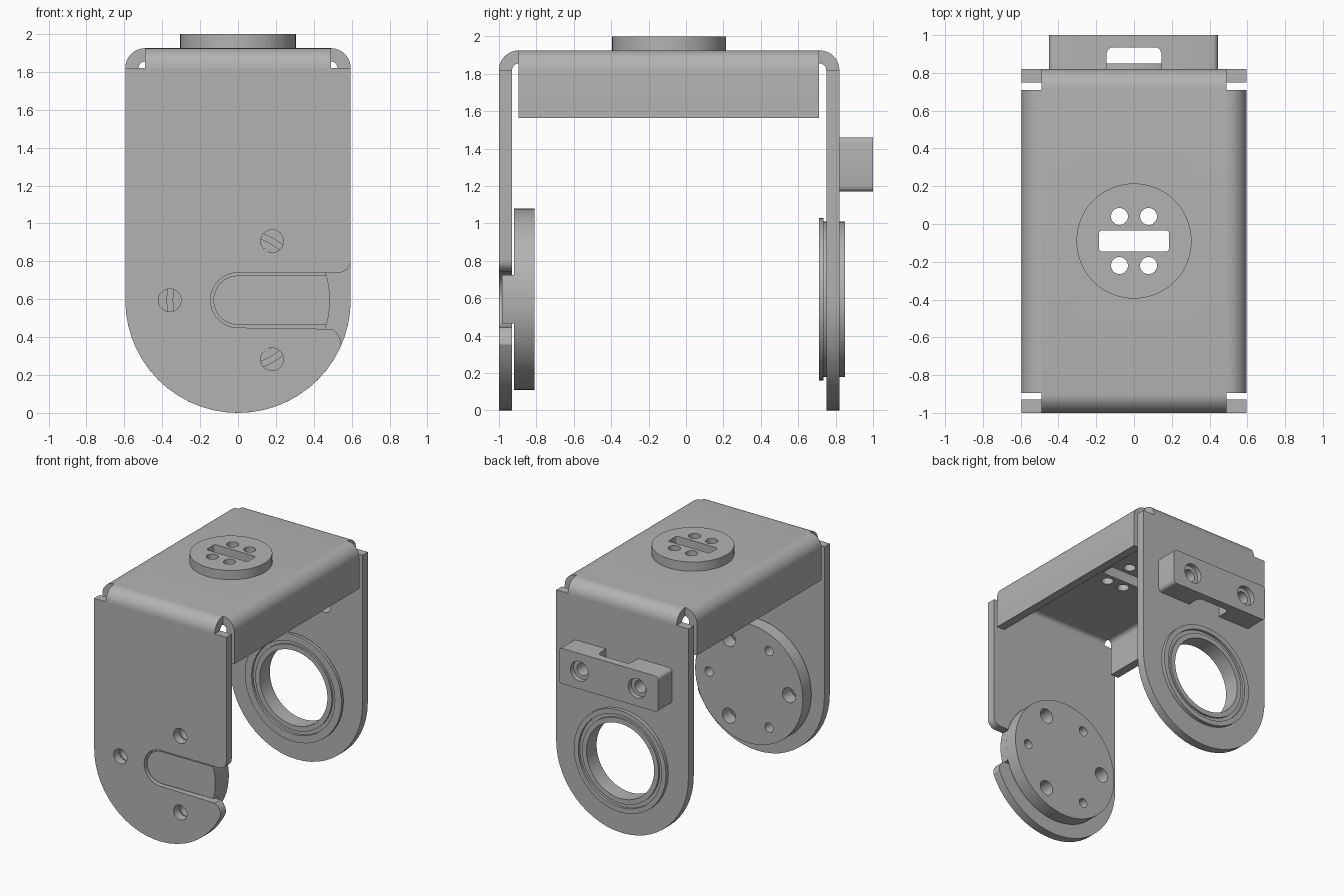
import bpy
import bmesh
from math import cos, sin, asin, pi, radians

if "Cube" in bpy.data.objects:
    bpy.data.objects.remove(bpy.data.objects["Cube"], do_unlink=True)

metal = bpy.data.materials.new("grey_metal")
metal.use_nodes = True
GREY = (0.45, 0.45, 0.45, 1)
metal.diffuse_color = GREY
metal.node_tree.nodes["Principled BSDF"].inputs["Base Color"].default_value = GREY

AXLE = 0.595      # height of the pivot axis
HALF = 0.595      # half width of the bracket
SHEET = 0.07      # sheet thickness
BEND = 0.105      # outer bend radius
FLAT = HALF - BEND
TOP = 1.925
FRONT, BACK = -1.0, 0.82


def arc(cx, cy, r, a0, a1, n=16):
    angles = [radians(a0 + (a1 - a0) * i / n) for i in range(n + 1)]
    return [(cx + r * cos(a), cy + r * sin(a)) for a in angles]


def circle(cx, cy, r, n=32):
    return arc(cx, cy, r, 0, 360, n)[:-1]


def round_rect(x0, x1, y0, y1, r):
    return (arc(x1 - r, y1 - r, r, 0, 90, 5) + arc(x0 + r, y1 - r, r, 90, 180, 5)
            + arc(x0 + r, y0 + r, r, 180, 270, 5) + arc(x1 - r, y0 + r, r, 270, 360, 5))


def finish(name, bm):
    bmesh.ops.recalc_face_normals(bm, faces=bm.faces)
    mesh = bpy.data.meshes.new(name)
    bm.to_mesh(mesh)
    bm.free()
    mesh.materials.append(metal)
    obj = bpy.data.objects.new(name, mesh)
    bpy.context.collection.objects.link(obj)
    return obj


def prism(name, outline, axis, lo, hi):
    """Extrude a 2D outline along an axis."""
    place = {"x": lambda u, v, d: (d, u, v),
             "y": lambda u, v, d: (u, d, v),
             "z": lambda u, v, d: (u, v, d)}[axis]
    bm = bmesh.new()
    a = [bm.verts.new(place(u, v, lo)) for u, v in outline]
    b = [bm.verts.new(place(u, v, hi)) for u, v in outline]
    bm.faces.new(a)
    bm.faces.new(b)
    for i in range(len(a)):
        j = (i + 1) % len(a)
        bm.faces.new((a[i], a[j], b[j], b[i]))
    return finish(name, bm)


def lathe(name, profile):
    """Spin a closed (radius, y) profile around the pivot axis."""
    bm = bmesh.new()
    verts = [bm.verts.new((r, y, AXLE)) for r, y in profile]
    edges = [bm.edges.new((verts[i - 1], verts[i])) for i in range(len(verts))]
    bmesh.ops.spin(bm, geom=verts + edges, cent=(0, 0, AXLE), axis=(0, 1, 0),
                   angle=2 * pi, steps=48, use_duplicate=False)
    bmesh.ops.remove_doubles(bm, verts=bm.verts, dist=0.0005)
    return finish(name, bm)


def cut(obj, outlines, axis, lo, hi):
    """Cut outlines out of a part and discard the cutters."""
    for outline in outlines:
        cutter = prism("cutter", outline, axis, lo, hi)
        cutter.hide_render = True
        mod = obj.modifiers.new("cut", "BOOLEAN")
        mod.operation, mod.solver, mod.object = "DIFFERENCE", "EXACT", cutter
        graph = bpy.context.evaluated_depsgraph_get()
        mesh = bpy.data.meshes.new_from_object(obj.evaluated_get(graph))
        obj.modifiers.clear()
        obj.data = mesh
        bpy.data.objects.remove(cutter, do_unlink=True)


def polar(r, angle):
    return r * cos(radians(angle)), AXLE + r * sin(radians(angle))


parts = []
PLATE_TOP = TOP - BEND
big_holes = [circle(*polar(0.36, a), 0.06) for a in (60, 180, 300)]
small_holes = [circle(*polar(0.36, a), 0.038, 20) for a in (0, 120, 240)]

# Front plate with a side-opening slot
slot_r = 0.145
outline = ([(HALF, PLATE_TOP), (-HALF, PLATE_TOP)]
           + arc(0, AXLE, HALF, 180, 336, 24)
           + [(0.54, 0.39), (0.52, 0.425), (0.495, 0.443)]
           + arc(0, AXLE, slot_r, 270, 90)
           + arc(HALF - 0.065, AXLE + slot_r + 0.065, 0.065, 270, 360, 8))
front_plate = prism("front_plate", outline, "y", FRONT, FRONT + SHEET)
cut(front_plate, big_holes, "y", -1.1, -0.9)
parts.append(front_plate)

# Back plate with bearing seat and screw holes
outline = [(HALF, PLATE_TOP), (-HALF, PLATE_TOP)] + arc(0, AXLE, HALF, 180, 360, 28)
back_plate = prism("back_plate", outline, "y", BACK - SHEET, BACK)
screw_holes = [circle(s * 0.26, 1.315, 0.05) for s in (-1, 1)]
cut(back_plate, [circle(0, AXLE, 0.41, 48)] + screw_holes, "y", 0.7, 0.9)
parts.append(back_plate)

# Top sheet, bent down at front and back
r_in = BEND - SHEET
y0, y1 = FRONT + BEND, BACK - BEND
outline = (arc(y0, PLATE_TOP, BEND, 180, 90, 10) + arc(y1, PLATE_TOP, BEND, 90, 0, 10)
           + arc(y1, PLATE_TOP, r_in, 0, 90, 8) + arc(y0, PLATE_TOP, r_in, 90, 180, 8))
top_sheet = prism("top_sheet", outline, "x", -FLAT, FLAT)

# Horn disc on the top
HORN_Y = -0.09
top_disc = prism("top_disc", circle(0, HORN_Y, 0.305, 48), "z", TOP, 2.0)
openings = [circle(sx * 0.077, HORN_Y + sy * 0.13, 0.045)
            for sx in (-1, 1) for sy in (-1, 1)]
openings.append(round_rect(-0.185, 0.185, HORN_Y - 0.055, HORN_Y + 0.055, 0.015))
for part in (top_sheet, top_disc):
    cut(part, openings, "z", 1.7, 2.1)
    parts.append(part)

# Bent side flanges
for side, label in ((1, "left"), (-1, "right")):
    section = ([(HALF, 1.563)] + arc(FLAT, PLATE_TOP, BEND, 0, 90, 10)
               + arc(FLAT, PLATE_TOP, r_in, 90, 0, 8) + [(HALF - SHEET, 1.563)])
    parts.append(prism(label + "_flange", [(side * u, v) for u, v in section],
                       "y", y0, y1 - 0.005))

# Drive disc behind the front plate, with a boss that fills the slot
drive_disc = prism("drive_disc", circle(0, AXLE, 0.485, 64), "y", -0.92, -0.81)
cut(drive_disc, big_holes, "y", -1.0, -0.7)
cut(drive_disc, small_holes, "y", -0.9, -0.7)
boss_r = 0.13
tip = asin(boss_r / 0.485) * 180 / pi
outline = arc(0, AXLE, boss_r, 90, 270) + arc(0, AXLE, 0.485, -tip, tip, 6)
drive_boss = prism("drive_boss", outline, "y", -0.985, -0.92)
parts += [drive_disc, drive_boss]

# Flanged bearing with grooves between the races
parts.append(lathe("bearing", [
    (0.305, 0.715), (0.345, 0.715), (0.345, 0.73), (0.375, 0.73), (0.375, 0.71),
    (0.435, 0.71), (0.435, 0.735), (0.415, 0.735), (0.415, 0.85), (0.375, 0.85),
    (0.375, 0.83), (0.345, 0.83), (0.345, 0.845), (0.305, 0.845)]))

# Cable clamp block on the back
clamp = prism("clamp_block", round_rect(-0.45, 0.445, 1.17, 1.46, 0.03), "y", BACK, 1.0)
cut(clamp, [round_rect(-0.145, 0.145, 0.7, 0.935, 0.035)], "z", 1.0, 1.6)
cut(clamp, screw_holes, "y", 0.7, 1.1)
cut(clamp, [circle(s * 0.26, 1.315, 0.08) for s in (-1, 1)], "y", 0.96, 1.1)
parts.append(clamp)

# Smooth the curved walls, keep hard edges
bpy.ops.object.select_all(action="DESELECT")
for part in parts:
    part.select_set(True)
bpy.context.view_layer.objects.active = parts[0]
bpy.ops.object.shade_smooth_by_angle(angle=radians(30))
